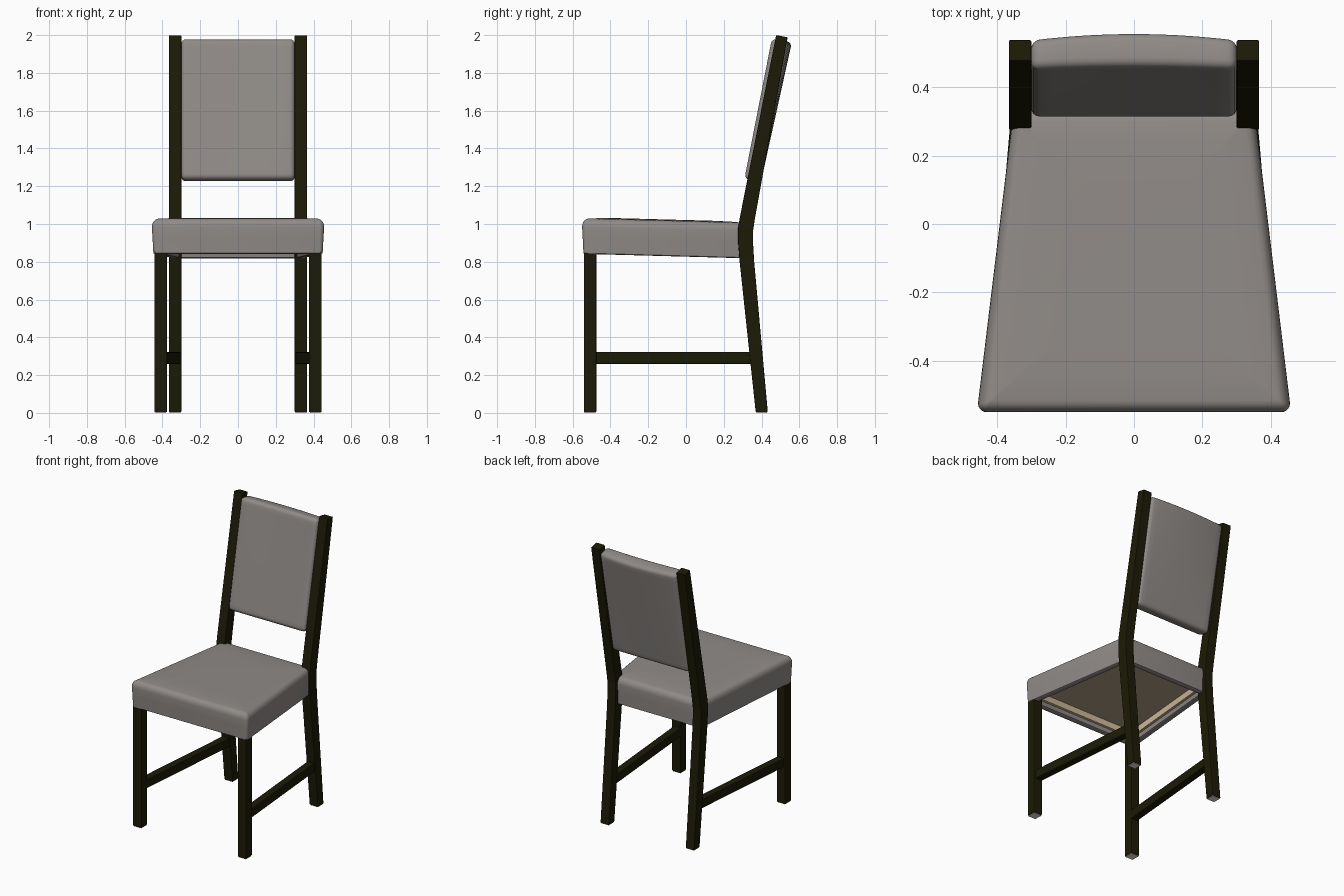
import bpy, bmesh, math
from mathutils import Matrix, Vector

if "Cube" in bpy.data.objects:
    bpy.data.objects.remove(bpy.data.objects["Cube"])


def material(name, rgb):
    m = bpy.data.materials.new(name)
    m.diffuse_color = (*rgb, 1)
    m.use_nodes = True
    m.node_tree.nodes["Principled BSDF"].inputs["Base Color"].default_value = m.diffuse_color
    return m


WOOD = material("dark wood", (0.0115, 0.011, 0.002))
FABRIC = material("grey fabric", (0.28, 0.258, 0.243))
BEIGE = material("beige frame", (0.61, 0.485, 0.32))
BROWN = material("tan underside", (0.47, 0.36, 0.25))
PAD = material("pale glide", (0.80, 0.76, 0.70))


def finish(name, bm, mats, mirror=False, bevel=0, smooth=False):
    bmesh.ops.recalc_face_normals(bm, faces=bm.faces)
    me = bpy.data.meshes.new(name)
    bm.to_mesh(me)
    bm.free()
    for m in mats:
        me.materials.append(m)
    ob = bpy.data.objects.new(name, me)
    bpy.context.collection.objects.link(ob)
    if smooth:
        me.shade_smooth()
        me.set_sharp_from_angle(angle=math.radians(40))
    if mirror:
        ob.modifiers.new("mirror", 'MIRROR')
    if bevel:
        b = ob.modifiers.new("bevel", 'BEVEL')
        b.width, b.segments = bevel, 2
    return ob


def loft(bm, rings):
    """Skin closed rings of points; returns the bands of faces."""
    vs = [[bm.verts.new(p) for p in r] for r in rings]
    n = len(vs[0])
    bands = [[bm.faces.new((a[i], a[(i + 1) % n], b[(i + 1) % n], b[i]))
              for i in range(n)] for a, b in zip(vs, vs[1:])]
    return vs, bands


def rect(x0, x1, y0, y1, z):
    return [(x0, y0, z), (x1, y0, z), (x1, y1, z), (x0, y1, z)]


def bar(name, rings, mat, bevel=0.004):
    bm = bmesh.new()
    vs, _ = loft(bm, rings)
    bm.faces.new(vs[0])
    bm.faces.new(vs[-1])
    return finish(name, bm, [mat], mirror=True, bevel=bevel)


# Front legs
bar("front_legs", [rect(0.376, 0.442, -0.541, -0.475, z) for z in (0.004, 0.87)], WOOD)

# Bent back legs: (front y, front z, back y, back z) up the profile
profile = [(0.369, 0.004, 0.433, 0.004), (0.284, 0.80, 0.361, 0.80),
           (0.276, 0.90, 0.355, 0.90), (0.276, 0.98, 0.356, 0.97),
           (0.286, 1.04, 0.365, 1.03), (0.477, 2.0, 0.538, 1.988)]
bar("back_legs", [[(0.300, fy, fz), (0.366, fy, fz), (0.366, by, bz), (0.300, by, bz)]
                  for fy, fz, by, bz in profile], WOOD)

# Side stretchers
bar("side_stretchers", [[(x - 0.026, y, 0.26), (x + 0.026, y, 0.26),
                         (x + 0.026, y, 0.323), (x - 0.026, y, 0.323)]
                        for x, y in ((0.404, -0.49), (0.330, 0.36))], WOOD)

# Glides under the legs
bar("front_glides", [rect(0.380, 0.438, -0.537, -0.479, z) for z in (0, 0.006)], PAD, 0)
bar("back_glides", [rect(0.304, 0.362, 0.373, 0.429, z) for z in (0, 0.006)], PAD, 0)


# Seat: rounded trapezoid rings from the recessed underside up to the top
def seat_ring(inset, z):
    front, back = -0.55 + inset, 0.335 - inset
    half = lambda y: 0.456 - inset - (y + 0.55) * 0.114
    r = max(0.026 - inset, 0.006)
    pts = []
    for sx, y, sy, a0 in ((1, front, 1, -90), (1, back, -1, 0),
                          (-1, back, -1, 90), (-1, front, 1, 180)):
        cx, cy = sx * (half(y) - r), y + sy * r
        for k in range(6):
            a = math.radians(a0 + 18 * k)
            px, py = cx + r * math.cos(a), cy + r * math.sin(a)
            pts.append((px, py, z - 0.024 * (py + 0.55) / 0.885))
    return pts


steps = [(0.066, 0.920), (0.066, 0.876), (0.050, 0.874), (0.046, 0.846), (0.040, 0.842),
         (0.014, 0.842), (0.007, 0.846), (0.003, 0.93), (0.0, 0.985)]
steps += [(0.035 * (1 - math.cos(a)), 0.985 + 0.045 * math.sin(a))
          for a in (math.pi / 10 * k for k in range(1, 6))]
steps += [(0.10, 1.034), (0.2, 1.036)]
bm = bmesh.new()
vs, bands = loft(bm, [seat_ring(*s) for s in steps])
bm.faces.new(vs[0]).material_index = 2
bm.faces.new(vs[-1])
for f in bands[0] + bands[1]:
    f.material_index = 1
finish("seat", bm, [FABRIC, BEIGE, BROWN], smooth=True)

# Backrest: soft slab, leaned back and bowed rearward towards the top
bm = bmesh.new()
bmesh.ops.create_cube(bm, size=1, matrix=Matrix.Diagonal((0.602, 0.089, 0.758, 1)))
bmesh.ops.bevel(bm, geom=bm.edges[:], offset=0.026, segments=4, profile=0.5, affect='EDGES')
for axis, cuts in ((Vector((1, 0, 0)), [i * 0.06 for i in range(-4, 5)]),
                   (Vector((0, 0, 1)), [i * 0.11 for i in range(-3, 4)])):
    for c in cuts:
        bmesh.ops.bisect_plane(bm, geom=bm.verts[:] + bm.edges[:] + bm.faces[:],
                               plane_co=axis * c, plane_no=axis)
for v in bm.verts:
    bow = 0.020 if v.co.y > 0 else 0.008
    v.co.y += bow * (1 - (v.co.x / 0.301) ** 2) * (v.co.z / 0.758 + 0.5)
lean = Matrix.Translation((0, 0.425, 1.602)) @ Matrix.Rotation(-math.atan(0.194), 4, 'X')
bmesh.ops.transform(bm, matrix=lean, verts=bm.verts[:])
finish("backrest", bm, [FABRIC], smooth=True)
